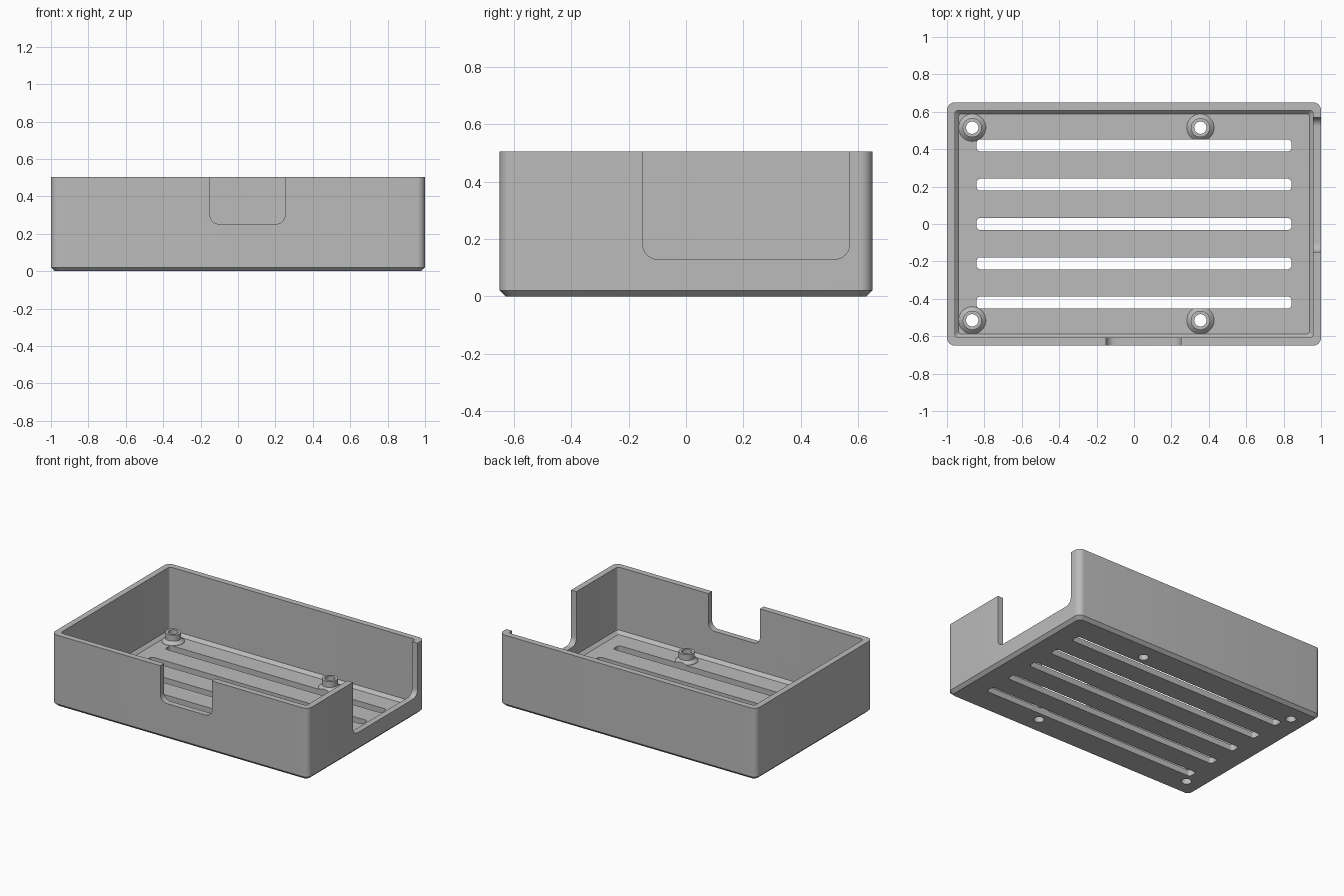
import bpy, bmesh, math

cube = bpy.data.objects.get("Cube")
if cube:
    bpy.data.objects.remove(cube, do_unlink=True)

grey = bpy.data.materials.new("light grey plastic")
grey.use_nodes = True
colour = (0.5, 0.5, 0.5, 1)
grey.diffuse_color = colour
grey.node_tree.nodes["Principled BSDF"].inputs["Base Color"].default_value = colour

# Main sizes
HALF_X, HALF_Y, HEIGHT = 1.0, 0.65, 0.505
WALL, FLOOR, CHAMFER = 0.042, 0.042, 0.021


def rounded_rect(x0, x1, y0, y1, r, segments=8):
    """Counter-clockwise outline with rounded corners."""
    corners = [(x1 - r, y1 - r), (x0 + r, y1 - r), (x0 + r, y0 + r), (x1 - r, y0 + r)]
    points = []
    for i, (cx, cy) in enumerate(corners):
        for k in range(segments + 1):
            a = math.pi / 2 * (i + k / segments)
            points.append((cx + r * math.cos(a), cy + r * math.sin(a)))
    return points


def circle(x, y, r, count=40):
    angles = [2 * math.pi * k / count for k in range(count)]
    return [(x + r * math.cos(a), y + r * math.sin(a)) for a in angles]


def loft(name, sections, place=lambda u, v, w: (u, v, w)):
    """Closed solid through a list of (outline, level) sections."""
    bm = bmesh.new()
    rings = [[bm.verts.new(place(u, v, w)) for u, v in outline] for outline, w in sections]
    for low, high in zip(rings, rings[1:]):
        n = len(low)
        for i in range(n):
            j = (i + 1) % n
            bm.faces.new((low[i], low[j], high[j], high[i]))
    bm.faces.new(rings[0][::-1])
    bm.faces.new(rings[-1])
    bmesh.ops.recalc_face_normals(bm, faces=bm.faces)
    mesh = bpy.data.meshes.new(name)
    bm.to_mesh(mesh)
    bm.free()
    mesh.materials.append(grey)
    obj = bpy.data.objects.new(name, mesh)
    bpy.context.collection.objects.link(obj)
    return obj


def combine(target, tool, operation):
    tool.hide_render = True
    bpy.context.view_layer.objects.active = target
    mod = target.modifiers.new(tool.name, 'BOOLEAN')
    mod.operation, mod.solver, mod.object = operation, 'EXACT', tool
    bpy.ops.object.modifier_apply(modifier=mod.name)
    bpy.data.objects.remove(tool, do_unlink=True)


def case_outline(inset, r):
    return rounded_rect(inset - HALF_X, HALF_X - inset, inset - HALF_Y, HALF_Y - inset, r)


# Open tray: up the outside, over the rim and down the inside
case = loft("case_tray", [
    (case_outline(CHAMFER, 0.03), 0),
    (case_outline(0, 0.042), CHAMFER),
    (case_outline(0, 0.042), HEIGHT),
    (case_outline(WALL, 0.021), HEIGHT),
    (case_outline(WALL, 0.021), FLOOR + CHAMFER),
    (case_outline(WALL + CHAMFER, 0.01), FLOOR)])

# Standoffs with flared feet
posts = [(x, y) for x in (-0.865, 0.355) for y in (-0.515, 0.515)]
for x, y in posts:
    post = loft("standoff", [
        (circle(x, y, 0.073), FLOOR / 2), (circle(x, y, 0.073), FLOOR + 0.002),
        (circle(x, y, 0.051), FLOOR + 0.023), (circle(x, y, 0.051), FLOOR + 0.065)])
    combine(case, post, 'UNION')

# Ventilation slots through the floor
for i in range(-2, 3):
    y = 0.21 * i
    outline = rounded_rect(-0.842, 0.842, y - 0.032, y + 0.032, 0.02)
    combine(case, loft("vent_slot_cutter", [(outline, -0.1), (outline, 0.2)]), 'DIFFERENCE')

# Screw holes through the standoffs
for x, y in posts:
    hole = circle(x, y, 0.033, 32)
    combine(case, loft("screw_hole_cutter", [(hole, -0.1), (hole, 0.3)]), 'DIFFERENCE')

# Port notch in the front wall
notch = rounded_rect(-0.15, 0.252, 0.252, 0.8, 0.05)
combine(case, loft("front_notch_cutter", [(notch, -0.8), (notch, -0.55)],
                   lambda u, v, w: (u, w, v)), 'DIFFERENCE')

# Large port notch in the +x wall
notch = rounded_rect(-0.15, 0.57, 0.13, 0.8, 0.05)
combine(case, loft("side_notch_cutter", [(notch, 0.9), (notch, 1.2)],
                   lambda u, v, w: (w, u, v)), 'DIFFERENCE')

# Smooth rounded corners, crisp edges elsewhere
bpy.ops.object.select_all(action='DESELECT')
case.select_set(True)
bpy.context.view_layer.objects.active = case
bpy.ops.object.shade_smooth_by_angle(angle=math.radians(30))
